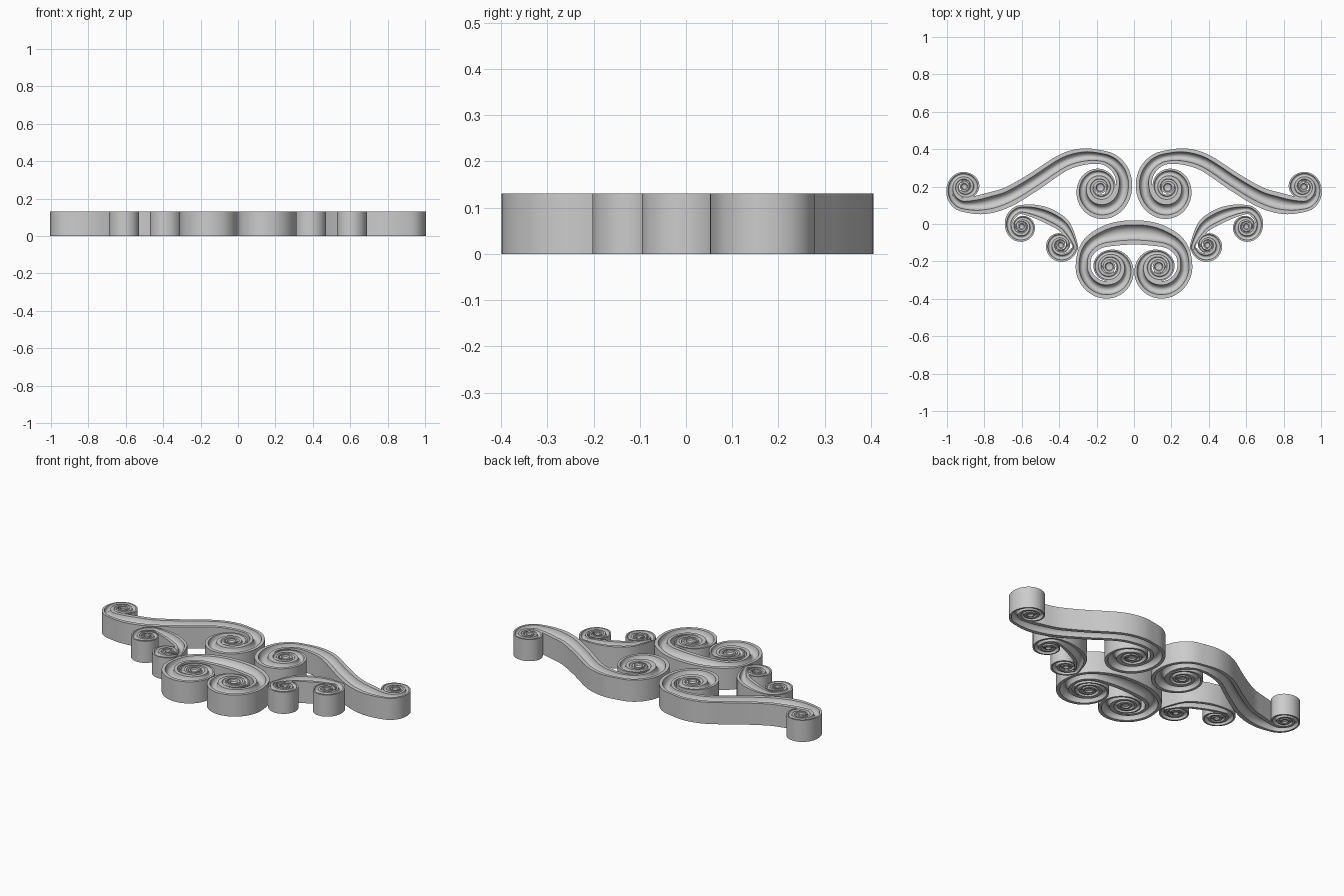
import bpy, bmesh, math
from mathutils import Vector

if "Cube" in bpy.data.objects:
    bpy.data.objects.remove(bpy.data.objects["Cube"])

H = 0.13


def catmull(p0, p1, p2, p3, t):
    return 0.5 * (2 * p1 + (p2 - p0) * t + (2 * p0 - 5 * p1 + 4 * p2 - p3) * t * t
                  + (3 * p1 - p0 - 3 * p2 + p3) * t ** 3)


def coil(c, start, sign, radii, eye, gap=0.0):
    """Inward spiral as (outer, inner) edge pairs; radii are given per quarter turn."""
    r = list(radii)
    while len(r) < 24:
        r.append(r[-1] * 0.86)

    def rad(q):
        i = min(int(q), 21)
        return catmull(r[max(i - 1, 0)], r[i], r[i + 1], r[i + 2], q - i)

    pairs, q = [], 0.0
    while rad(q) > eye * 1.25:
        a = math.radians(start + sign * 90 * q)
        u = Vector((math.cos(a), math.sin(a)))
        inner = rad(q + 4) + gap * max(0, 1 - q)
        pairs.append((Vector(c) + u * rad(q), Vector(c) + u * inner))
        q += 0.25
    return pairs


def swap(pairs):
    return [(b, a) for a, b in pairs]


def vecs(rows):
    return [(Vector(r[:2]), Vector(r[2:])) for r in rows]


def section(a, b):
    """Closed cross-section: raised rims with a hollow channel, above and below."""
    w = (b - a).length
    rim = min(0.024, 0.22 * w)
    d = min(0.034, 0.4 * w)
    top = [(0, 0), (rim, 0)]
    for t, k in ((.06, .4), (.18, .75), (.34, .95), (.5, 1), (.66, .95), (.82, .75), (.94, .4)):
        top.append((rim + t * (w - 2 * rim), k * d))
    top += [(w - rim, 0), (w, 0)]
    u = (b - a) / max(w, 1e-6)
    pts = [(a + u * s, H - z) for s, z in top] + [(a + u * s, z) for s, z in reversed(top)]
    return [Vector((p.x, p.y, z)) for p, z in pts]


def scroll(name, pairs, eyes, mirror=True):
    bm = bmesh.new()
    # swept band
    n, rings = len(pairs), []
    for i in range(n - 1):
        four = [pairs[min(max(j, 0), n - 1)] for j in (i - 1, i, i + 1, i + 2)]
        for s in range(4):
            a, b = (catmull(*[p[k] for p in four], s / 4) for k in (0, 1))
            rings.append([bm.verts.new(v) for v in section(a, b)])
    rings.append([bm.verts.new(v) for v in section(*pairs[-1])])
    m = len(rings[0])
    for r0, r1 in zip(rings, rings[1:]):
        for k in range(m):
            bm.faces.new((r0[k], r0[(k + 1) % m], r1[(k + 1) % m], r1[k]))
    bm.faces.new(rings[0])
    bm.faces.new(rings[-1][::-1])
    # round button in the middle of each coil
    for (x, y), r in eyes:
        prof = [(1, H), (.72, H), (.6, H - .008), (.3, H - .012)]
        prof += [(s, H - z) for s, z in reversed(prof)]
        loops = [[bm.verts.new((x + s * r * math.cos(j * math.tau / 32),
                                y + s * r * math.sin(j * math.tau / 32), z))
                  for j in range(32)] for s, z in prof]
        for l0, l1 in zip(loops, loops[1:] + loops[:1]):
            if l0 is loops[3]:
                bm.faces.new(l0)
                bm.faces.new(l1)
                continue
            for j in range(32):
                bm.faces.new((l0[j], l0[(j + 1) % 32], l1[(j + 1) % 32], l1[j]))
    bmesh.ops.recalc_face_normals(bm, faces=bm.faces)
    me = bpy.data.meshes.new(name)
    bm.to_mesh(me)
    bm.free()
    ob = bpy.data.objects.new(name, me)
    bpy.context.collection.objects.link(ob)
    bpy.ops.object.select_all(action='DESELECT')
    ob.select_set(True)
    bpy.context.view_layer.objects.active = ob
    bpy.ops.object.shade_smooth_by_angle(angle=math.radians(30))
    if mirror:
        mod = ob.modifiers.new("mirror", 'MIRROR')
        mod.use_mirror_merge = False


# long upper S-scrolls
c1, c2 = (.18, .195), (.907, .2)
k1 = coil(c1, 90, 1, (.2, .17, .168, .125, .1, .08, .07), .032, .025)
k2 = coil(c2, -90, 1, (.137, .094, .078, .08, .062, .052), .024)
mid = vecs([(.28, .404, .26, .317), (.40, .37, .36, .285), (.56, .268, .50, .19),
            (.69, .195, .63, .108), (.78, .168, .73, .066), (.85, .150, .82, .052)])
scroll("upper_scroll", k1[::-1] + mid + swap(k2), ((c1, .032), (c2, .024)))

# small side C-scrolls
c3, c4 = (.60, -.013), (.392, -.112)
k3 = coil(c3, 90, -1, (.115, .09, .082, .07, .056, .047), .022, .01)
k4 = coil(c4, 180, 1, (.092, .09, .078, .062, .05, .043), .022, .01)
mid = vecs([(.52, .102, .53, .03), (.43, .075, .46, -.003), (.345, .01, .395, -.04)])
scroll("side_scroll", k3[::-1] + mid + k4, ((c3, .022), (c4, .022)))

# lower central double scroll
c5 = (.132, -.228)
k5 = coil(c5, 0, -1, (.18, .17, .127, .09, .085, .076, .068), .032, .015)
half = k5[::-1] + vecs([(.295, -.13, .225, -.175), (.24, -.055, .175, -.13),
                        (.13, .003, .09, -.115)])
flip = [tuple(Vector((-p.x, p.y)) for p in pr) for pr in half[::-1]]
scroll("central_scroll", half + vecs([(0, .02, 0, -.11)]) + flip,
       ((c5, .032), ((-c5[0], c5[1]), .032)), mirror=False)
